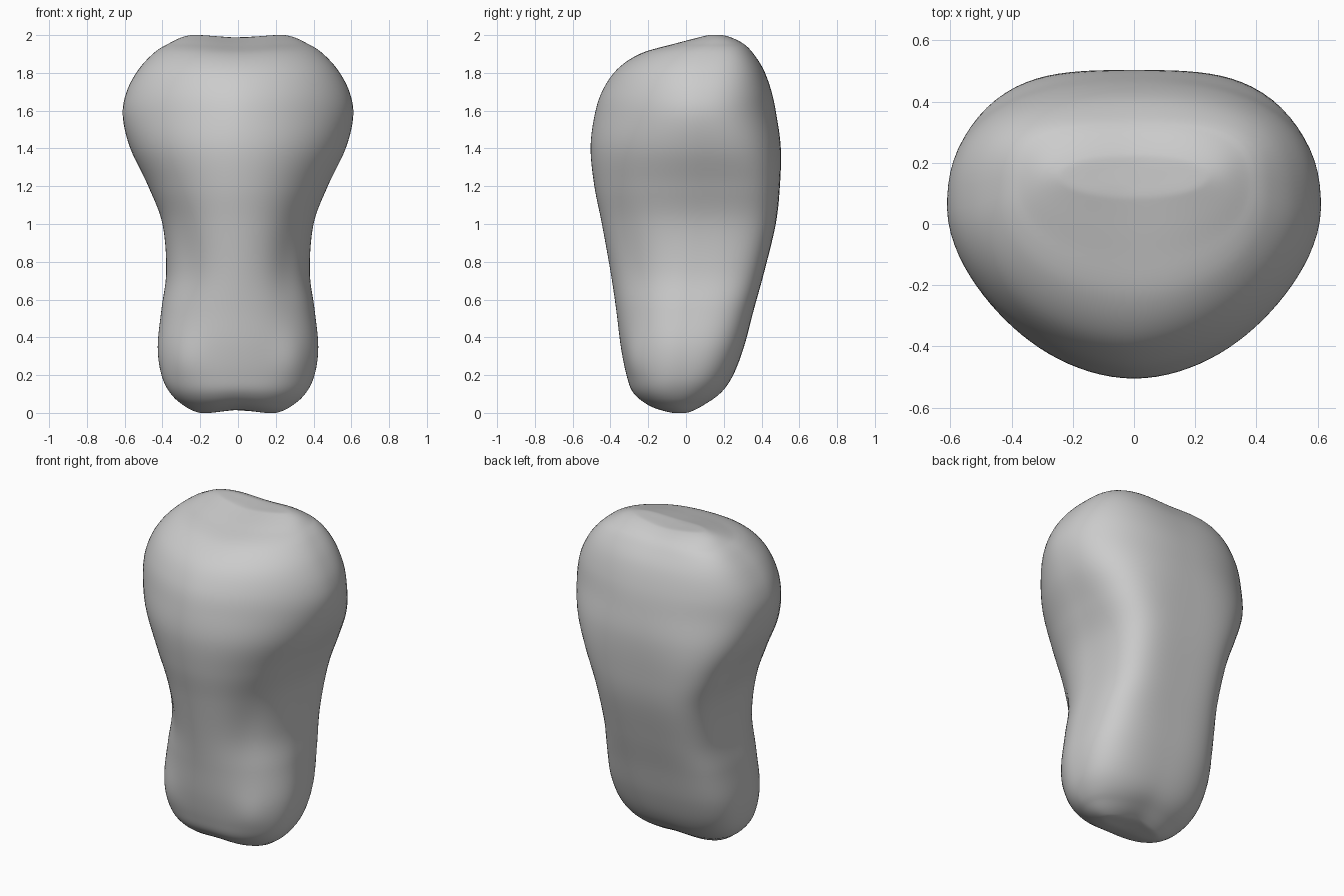
import bpy, bmesh, math

if "Cube" in bpy.data.objects:
    bpy.data.objects.remove(bpy.data.objects["Cube"])

# Cross-sections: z, half width, front y, back y, y of widest point, front / back squareness
SECTIONS = [
    (-.008, .19, -.10, .03, -.03, 2.0, 2.0),
    (0.025, .27, -.20, .09, -.04, 2.1, 2.2),
    (0.10, .355, -.28, .185, -.05, 2.2, 2.6),
    (0.20, .405, -.315, .25, -.04, 2.2, 2.9),
    (0.35, .425, -.345, .307, -.03, 2.1, 3.2),
    (0.55, .405, -.37, .36, -.01, 2.0, 3.6),
    (0.75, .38, -.40, .415, .02, 1.95, 3.9),
    (1.00, .40, -.445, .475, .05, 2.05, 4.0),
    (1.20, .475, -.485, .497, .06, 2.0, 3.7),
    (1.40, .57, -.505, .502, .06, 1.9, 2.9),
    (1.57, .61, -.485, .48, .05, 1.78, 2.5),
    (1.70, .59, -.445, .453, .05, 1.8, 2.6),
    (1.82, .525, -.365, .41, .06, 1.9, 2.9),
    (1.91, .44, -.24, .355, .09, 2.0, 3.2),
    (1.96, .36, -.08, .31, .12, 2.0, 3.0),
    (1.99, .30, .03, .26, .15, 2.0, 2.6),
    (2.006, .24, .09, .22, .155, 2.0, 2.2),
]
SEG, STEPS = 96, 7


def spline(a, b, c, d, t):
    return .5 * (2 * b + (c - a) * t + (2 * a - 5 * b + 4 * c - d) * t * t
                 + (3 * b - a - 3 * c + d) * t ** 3)


def bump(p, centre, size):
    return math.exp(-sum(((u - v) / s) ** 2 for u, v, s in zip(p, centre, size)))


def point(sec, a, k=1.0):
    z, w, f, b, c, nf, nb = sec
    n, h = (nb, b - c) if math.sin(a) > 0 else (nf, c - f)
    r = k * (abs(math.cos(a) / w) ** n + abs(math.sin(a) / h) ** n) ** (-1 / n)
    x, y = r * math.cos(a), c + r * math.sin(a)
    # small front knuckles and the shallow grooves above them
    p = (abs(x), y, z)
    d = 1 + .04 * bump(p, (.27, -.27, .27), (.1, .1, .13)) \
        - .03 * bump(p, (.28, -.30, .8), (.1, .12, .25))
    x, y = x * d, c + (y - c) * d
    # saddle dips between the paired lobes at both ends
    z += .022 * math.exp(-(x / .13) ** 2) * max(0, 1 - z / .25) ** 2
    z -= .018 * math.exp(-(x / .17) ** 2) * max(0, 1 - (2 - z) / .25) ** 2
    return x, y, z


# Interpolated sections, bottom to top
S = SECTIONS
secs = []
for i in range(len(S) - 1):
    q = (S[max(i - 1, 0)], S[i], S[i + 1], S[min(i + 2, len(S) - 1)])
    secs += [tuple(spline(*v, j / STEPS) for v in zip(*q)) for j in range(STEPS)]
secs.append(S[-1])
rings = [(secs[0], k) for k in (.25, .5, .75)] + [(s, 1) for s in secs] \
    + [(secs[-1], k) for k in (.75, .5, .25)]

# Lofted bone body
bm = bmesh.new()
loops = [[bm.verts.new(point(s, 2 * math.pi * j / SEG, k)) for j in range(SEG)]
         for s, k in rings]
for lo, hi in zip(loops, loops[1:]):
    for j in range(SEG):
        m = (j + 1) % SEG
        bm.faces.new((lo[j], lo[m], hi[m], hi[j]))
bm.faces.new(loops[0][::-1])
bm.faces.new(loops[-1])
# soften the join of the caps
for _ in range(6):
    bmesh.ops.smooth_vert(bm, verts=[v for l in loops[:14] + loops[-20:] for v in l], factor=.5,
                          use_axis_x=True, use_axis_y=True, use_axis_z=True)
bmesh.ops.recalc_face_normals(bm, faces=bm.faces)
for f in bm.faces:
    f.smooth = True
mesh = bpy.data.meshes.new("finger_bone")
bm.to_mesh(mesh)
bm.free()
bpy.context.collection.objects.link(bpy.data.objects.new("finger_bone", mesh))
